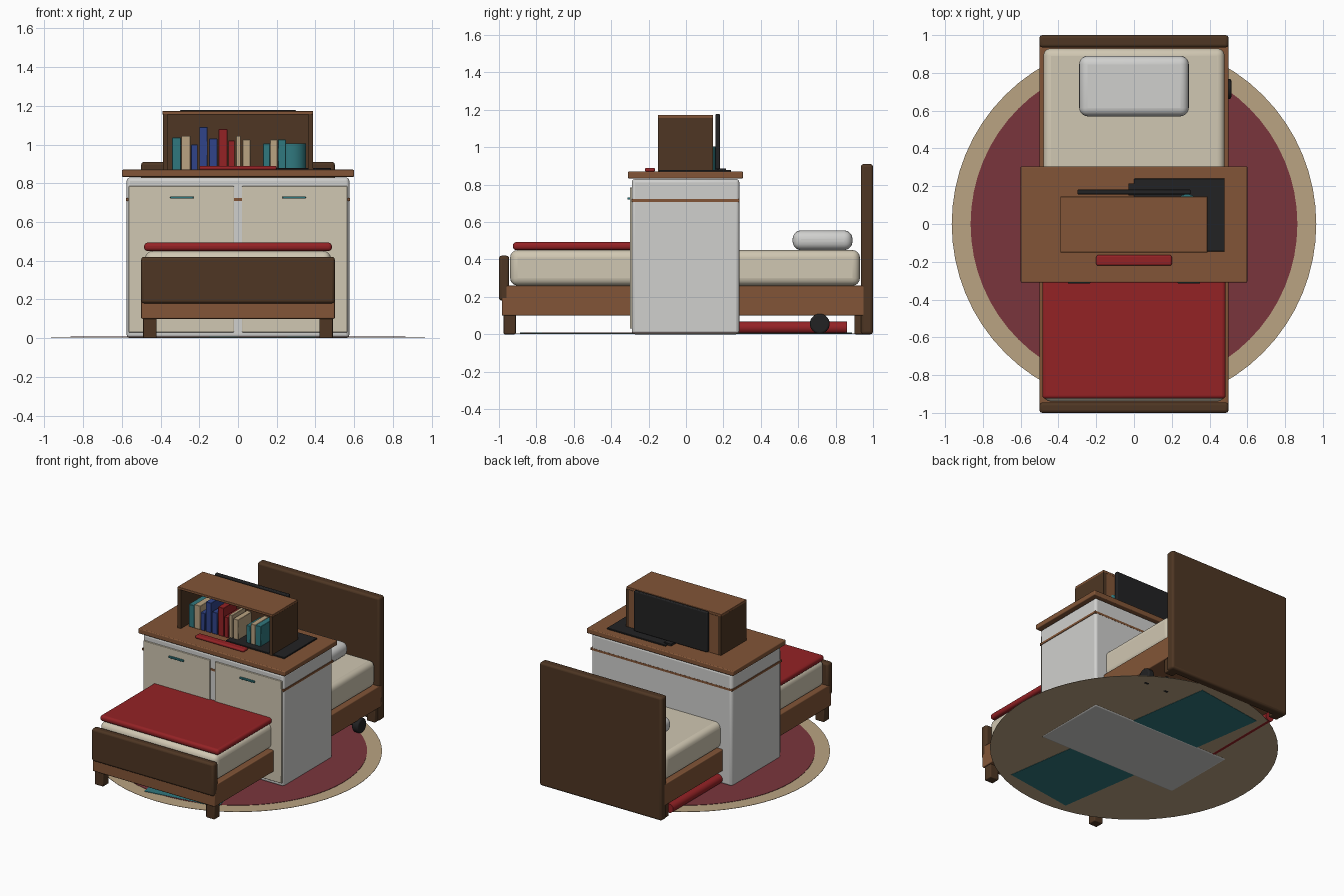
import bpy, math

cube = bpy.data.objects.get("Cube")
if cube:
    bpy.data.objects.remove(cube, do_unlink=True)


def material(name, r, g, b):
    lin = [(c / 255 / 12.92) if c < 11 else ((c / 255 + 0.055) / 1.055) ** 2.4 for c in (r, g, b)]
    m = bpy.data.materials.new(name)
    m.use_nodes = True
    m.diffuse_color = (*lin, 1)
    m.node_tree.nodes["Principled BSDF"].inputs["Base Color"].default_value = (*lin, 1)
    return m


wood = material("wood", 130, 85, 55)
dark = material("dark wood", 78, 54, 35)
white = material("white", 208, 208, 206)
cream = material("cream", 208, 199, 178)
red = material("red", 148, 34, 37)
rug_red = material("rug maroon", 122, 53, 60)
tan = material("tan", 186, 163, 130)
teal = material("teal", 48, 120, 126)
blue = material("blue", 48, 68, 138)
black = material("black", 34, 34, 35)


def finish(ob, name, mat, bevel=0, segments=3):
    ob.name = name
    ob.data.materials.append(mat)
    if bevel:
        mod = ob.modifiers.new("soft edges", "BEVEL")
        mod.width, mod.segments = bevel, segments
    bpy.ops.object.shade_smooth_by_angle(angle=math.radians(35))
    return ob


def box(name, x, y, z, mat, bevel=0, segments=3):
    """Box from (min, max) pairs."""
    spans = (x, y, z)
    bpy.ops.mesh.primitive_cube_add(size=1, location=[(a + b) / 2 for a, b in spans])
    ob = bpy.context.object
    ob.scale = [b - a for a, b in spans]
    bpy.ops.object.transform_apply(location=False, rotation=False, scale=True)
    return finish(ob, name, mat, bevel, segments)


def rod(name, centre, radius, length, mat, axis="Z", bevel=0, sides=32):
    turn = {"X": (0, math.pi / 2, 0), "Y": (math.pi / 2, 0, 0), "Z": (0, 0, 0)}[axis]
    bpy.ops.mesh.primitive_cylinder_add(vertices=sides, radius=radius, depth=length,
                                        location=centre, rotation=turn)
    return finish(bpy.context.object, name, mat, bevel)


# Round rug and exercise mat
rod("rug_border", (0, 0, 0.005), 0.965, 0.002, tan, sides=64)
rod("rug_centre", (0, 0, 0.007), 0.865, 0.003, rug_red, sides=64)
mat_ob = box("exercise_mat", (-0.275, 0.275), (-0.855, 0.855), (0.002, 0.0095), teal)
mat_ob.rotation_euler.z = math.radians(8.5)

# Bed
box("headboard", (-0.5, 0.5), (0.935, 1.0), (0, 0.91), dark, 0.015)
box("footboard", (-0.5, 0.5), (-1.0, -0.945), (0.18, 0.42), dark, 0.015)
box("bed_frame", (-0.5, 0.5), (-0.985, 0.97), (0.1, 0.26), wood, 0.006)
for side in (-1, 1):
    for end, y in (("front", (-0.975, -0.91)), ("back", (0.9, 0.965))):
        x = sorted((side * 0.42, side * 0.49))
        box(f"{end}_leg", x, y, (0, 0.11), dark, 0.006)
box("mattress", (-0.48, 0.48), (-0.94, 0.93), (0.26, 0.45), cream, 0.04, 4)
box("blanket", (-0.485, 0.485), (-0.925, 0.1), (0.45, 0.493), red, 0.018, 4)
box("pillow", (-0.29, 0.29), (0.57, 0.89), (0.45, 0.555), white, 0.045, 5)

# Cabinet straddling the bed
box("cabinet", (-0.575, 0.575), (-0.29, 0.285), (0, 0.83), white, 0.018)
box("cabinet_band", (-0.579, 0.579), (-0.292, 0.286), (0.708, 0.724), wood)
box("desk_top", (-0.6, 0.6), (-0.31, 0.305), (0.833, 0.87), wood, 0.006)
for side in (-1, 1):
    x = sorted((side * 0.02, side * 0.565))
    box("door", x, (-0.3, -0.284), (0.03, 0.785), cream, 0.004)
    x = sorted((side * 0.23, side * 0.35))
    box("door_handle", x, (-0.314, -0.298), (0.72, 0.732), teal, 0.003)

# Open book hutch
box("hutch_top", (-0.39, 0.388), (-0.15, 0.145), (1.155, 1.173), wood, 0.003)
box("hutch_back", (-0.365, 0.363), (0.125, 0.145), (0.87, 1.155), wood)
box("hutch_lining", (-0.365, 0.363), (0.118, 0.126), (0.87, 1.155), dark)
for side in (-1, 1):
    x = sorted((side * 0.363, side * 0.388))
    box("hutch_side", x, (-0.15, 0.145), (0.87, 1.156), dark)

# Books: left edge, width, top height, cover
books = [(-0.34, 0.045, 1.035, teal), (-0.293, 0.047, 1.045, tan), (-0.242, 0.034, 1.0, blue),
         (-0.2, 0.043, 1.09, blue), (-0.15, 0.043, 1.03, blue), (-0.1, 0.045, 1.08, red),
         (-0.05, 0.033, 1.02, red), (-0.01, 0.024, 1.045, tan), (0.024, 0.04, 1.025, tan),
         (0.13, 0.035, 1.005, teal), (0.166, 0.038, 1.025, tan), (0.206, 0.042, 1.025, teal)]
for x, width, top, cover in books:
    box("book", (x, x + width), (-0.09, 0.07), (0.87, top), cover, 0.002, 1)
rod("pencil_cup", (0.28, 0.085, 0.942), 0.072, 0.125, teal)

# Desk items
box("desk_pad", (0, 0.48), (-0.145, 0.24), (0.868, 0.879), black, 0.002, 1)
box("screen", (-0.3, 0.3), (0.157, 0.182), (0.882, 1.178), black, 0.006)
box("screen_foot", (-0.03, 0.03), (0.15, 0.215), (0.868, 0.885), black)
box("pencil_case", (-0.2, 0.2), (-0.22, -0.165), (0.868, 0.89), red, 0.01, 4)

# Rolled mat and dumbbell under the bed
rod("rolled_mat", (-0.465, 0.36, 0.035), 0.033, 1.0, red, "Y")
for x in (0.32, 0.49):
    rod("dumbbell_weight", (x, 0.715, 0.056), 0.053, 0.05, black, "X", 0.01)
rod("dumbbell_bar", (0.405, 0.715, 0.056), 0.015, 0.15, black, "X")
